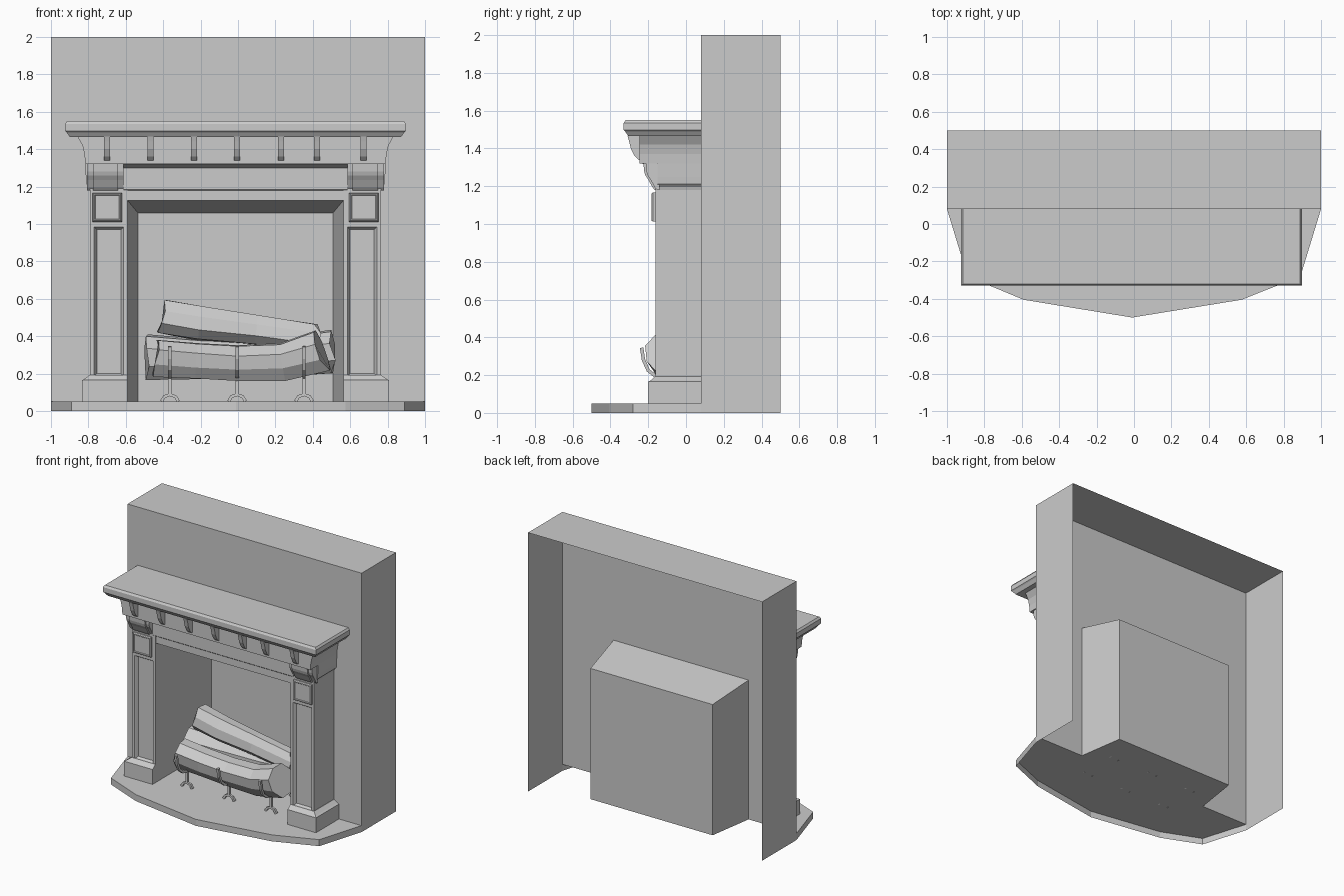
import bpy, bmesh, math, random
from mathutils import Vector

if "Cube" in bpy.data.objects:
    bpy.data.objects.remove(bpy.data.objects["Cube"])

random.seed(4)
C = -0.0135          # mantel centre line
WALL = 0.08          # front plane of the chimney breast


def mesh(name, verts, faces, closed=True):
    me = bpy.data.meshes.new(name)
    me.from_pydata([tuple(v) for v in verts], [], faces)
    ob = bpy.data.objects.new(name, me)
    bpy.context.collection.objects.link(ob)
    if closed:
        bm = bmesh.new()
        bm.from_mesh(me)
        bmesh.ops.recalc_face_normals(bm, faces=bm.faces[:])
        bm.to_mesh(me)
        bm.free()
    return ob


def prism(name, pts, axis, a, b):
    """Extrude a 2D profile along an axis; the profile uses the other two axes in order."""
    def at(p, t):
        q = list(p)
        q.insert(axis, t)
        return q
    n = len(pts)
    verts = [at(p, a) for p in pts] + [at(p, b) for p in pts]
    faces = [[i, (i + 1) % n, n + (i + 1) % n, n + i] for i in range(n)]
    return mesh(name, verts, faces + [list(range(n))[::-1], list(range(n, 2 * n))])


def box(name, x0, x1, y0, y1, z0, z1):
    return prism(name, [(x0, y0), (x1, y0), (x1, y1), (x0, y1)], 2, z0, z1)


def inset_front(ob, steps):
    bm = bmesh.new()
    bm.from_mesh(ob.data)
    bm.normal_update()
    f = min(bm.faces, key=lambda f: f.normal.y)
    for t, d in steps:
        bmesh.ops.inset_individual(bm, faces=[f], thickness=t, depth=d)
    bm.to_mesh(ob.data)
    bm.free()


def stack(name, levels):
    """Stacked rectangles (x0, x1, y0, y1, z) joined into one moulding."""
    verts, faces = [], []
    for x0, x1, y0, y1, z in levels:
        verts += [(x0, y0, z), (x1, y0, z), (x1, y1, z), (x0, y1, z)]
    for k in range(len(levels) - 1):
        for i in range(4):
            j = (i + 1) % 4
            faces.append([4 * k + i, 4 * k + j, 4 * k + 4 + j, 4 * k + 4 + i])
    m = len(verts)
    return mesh(name, verts, faces + [[3, 2, 1, 0], [m - 4, m - 3, m - 2, m - 1]])


def tube(name, path, radii, sides, jitter=0.0):
    path = [Vector(p) for p in path]
    shape = [1 + random.uniform(-jitter, jitter) for _ in range(sides)]
    verts, faces, last = [], [], len(path) - 1
    for k, p in enumerate(path):
        d = (path[min(k + 1, last)] - path[max(k - 1, 0)]).normalized()
        ref = Vector((0, 1, 0)) if abs(d.y) < 0.6 else Vector((1, 0, 0))
        if abs(path[last].x - path[0].x) < 1e-6:
            ref = Vector((1, 0, 0))
        u = (ref - d * ref.dot(d)).normalized()
        v = d.cross(u)
        for i in range(sides):
            a = 2 * math.pi * (i + 0.5) / sides
            r = radii[k] * shape[i] * (1 + random.uniform(-jitter, jitter) / 2)
            slip = d * random.uniform(-0.2, 0.2) * jitter if k in (0, last) else Vector()
            verts.append(p + (u * math.cos(a) + v * math.sin(a)) * r + slip)
    for k in range(last):
        for i in range(sides):
            j = (i + 1) % sides
            faces.append([k * sides + i, k * sides + j, (k + 1) * sides + j, (k + 1) * sides + i])
    m = len(verts)
    return mesh(name, verts, faces + [list(range(sides))[::-1], list(range(m - sides, m))])


# Chimney breast: shell open at the back and bottom, with a hearth opening
L, R, T = C - 0.577, C + 0.577, 1.126
mesh("chimney_breast",
     [(-1, WALL, 0), (-1, WALL, 2), (1, WALL, 2), (1, WALL, 0),
      (-1, .5, 0), (-1, .5, 2), (1, .5, 2), (1, .5, 0),
      (-1, WALL, .05), (1, WALL, .05),
      (L, WALL, .05), (L, WALL, T), (R, WALL, T), (R, WALL, .05)],
     [[8, 10, 11, 12, 13, 9, 2, 1], [4, 0, 8, 1, 5], [3, 7, 6, 2, 9], [1, 2, 6, 5]], False)

# Firebox: tapers towards the back
bl, br, bt, by = C - 0.522, C + 0.522, 1.06, 0.44
mesh("firebox",
     [(L, WALL, .05), (L, WALL, T), (R, WALL, T), (R, WALL, .05),
      (bl, by, .05), (bl, by, bt), (br, by, bt), (br, by, .05)],
     [[0, 4, 5, 1], [1, 5, 6, 2], [2, 6, 7, 3], [4, 7, 6, 5], [0, 3, 7, 4]], False)

# Hearth slab: faceted bow front, open underneath
out = [(-1, WALL), (-.89, -.28), (-.59, -.405), (-.01, -.5), (.575, -.405), (.89, -.28), (1, WALL)]
n = len(out)
mesh("hearth_slab", [(x, y, 0) for x, y in out] + [(x, y, .05) for x, y in out],
     [[i, i + 1, n + i + 1, n + i] for i in range(n - 1)] + [list(range(n, 2 * n))], False)

# Mantel shelf with chamfered edges
stack("mantel_shelf", [(C - h, C + h, y, WALL, z) for h, y, z in
                       [(.885, -.305, 1.465), (.903, -.322, 1.49), (.911, -.33, 1.497),
                        (.911, -.33, 1.535), (.9, -.32, 1.55)]])

# Frieze with coved ends
cove = [(.803, 1.32), (.807, 1.37), (.818, 1.42), (.845, 1.468)]
prism("frieze", [(C + x, z) for x, z in cove] + [(C - x, z) for x, z in cove[::-1]], 1, -.245, WALL)

# Lintel over the opening
prism("lintel", [(WALL, T), (-.16, T), (-.16, 1.18), (-.165, 1.185), (-.165, 1.3),
                 (-.243, 1.323), (WALL, 1.323)], 0, C - .6, C + .6)

# Small brackets under the shelf
for i, x in enumerate([-.7, -.468, -.235, -.005, .23, .422, .672]):
    prism(f"shelf_bracket_{i + 1}", [(-.24, 1.34), (-.252, 1.34), (-.272, 1.36), (-.292, 1.4),
                                     (-.302, 1.44), (-.31, 1.468), (-.24, 1.468)], 0, x - .016, x + .016)

# Pilasters, mirrored about the mantel centre
for s, side in ((-1, "left"), (1, "right")):
    def span(a, b):
        return sorted((C + s * a, C + s * b))
    shaft = box(f"{side}_pilaster_shaft", *span(.577, .777), -.162, WALL, .165, 1.005)
    inset_front(shaft, [(.03, 0), (.008, -.008), (.012, -.015)])
    box(f"{side}_pilaster_top", *span(.577, .777), -.162, WALL, 1.005, 1.2)
    block = box(f"{side}_pilaster_block", *span(.608, .764), -.174, -.15, 1.012, 1.167)
    inset_front(block, [(.008, .008), (.008, 0), (.006, -.005)])
    a, b = span(.577, .82)
    c, d = span(.577, .807)
    e, f = span(.577, .78)
    stack(f"{side}_plinth", [(a, b, -.2, WALL, .05), (a, b, -.2, WALL, .165),
                             (c, d, -.187, WALL, .172), (e, f, -.166, WALL, .192)])
    cap = [(.597, 1.18), (.778, 1.18), (.782, 1.195), (.797, 1.212), (.8, 1.25), (.803, 1.32), (.597, 1.32)]
    prism(f"{side}_capital", [(C + s * x, z) for x, z in cap], 1, -.15, WALL)
    scroll = [(-.14, 1.18), (-.165, 1.18), (-.178, 1.195), (-.2, 1.235), (-.215, 1.258),
              (-.222, 1.28), (-.225, 1.32), (-.14, 1.32)]
    prism(f"{side}_corbel_scroll", scroll, 0, *span(.627, .762))
    for k, (p, q) in enumerate(((.6, .627), (.762, .795))):
        edge = [(y if y > -.15 else y + .012, z) for y, z in scroll]
        prism(f"{side}_corbel_edge_{k + 1}", edge, 0, *span(p, q))

# Grate irons with hooked fronts and forked feet
for i, x in enumerate([-.364, -.005, .353]):
    tube(f"grate_hook_{i + 1}", [(x, -.235, .345), (x, -.225, .28), (x, -.2, .225), (x, -.16, .193),
                                 (x, -.11, .182), (x, .24, .18)], [.013] * 6, 4)
    for y, end in ((-.1, "front"), (.2, "back")):
        box(f"grate_{end}_leg_{i + 1}", x - .009, x + .009, y - .009, y + .009, .085, .185)
        tube(f"grate_{end}_foot_{i + 1}", [(x - .045, y, .052), (x - .03, y, .077), (x, y, .088),
                                           (x + .03, y, .077), (x + .045, y, .052)], [.012] * 5, 4)

# Logs
tube("front_log", [(-.435, -.065, .285), (-.22, -.075, .268), (.0, -.08, .255), (.24, -.09, .265),
                   (.45, -.11, .32)], [.1, .097, .096, .1, .115], 8, .1)
tube("back_log", [(-.485, .15, .285), (-.2, .16, .275), (.15, .16, .28), (.505, .15, .315)],
     [.12, .105, .1, .115], 8, .1)
tube("top_log", [(-.4, .11, .505), (-.2, .1, .47), (.1, .09, .435), (.42, .08, .39)],
     [.088, .09, .08, .075], 8, .12)
